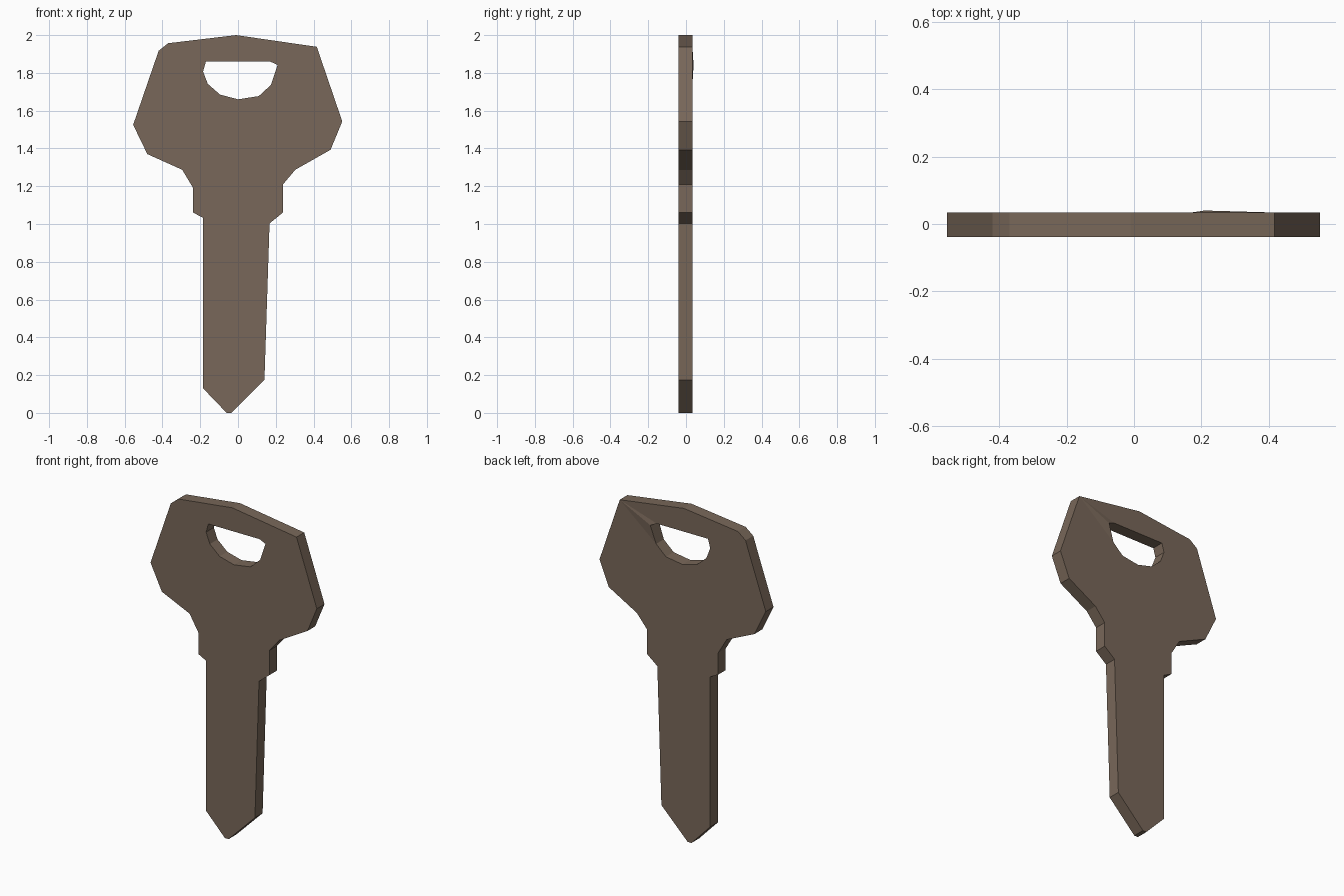
import bpy, bmesh
from mathutils import Vector

if "Cube" in bpy.data.objects:
    bpy.data.objects.remove(bpy.data.objects["Cube"])

FRONT, BACK = -0.039, 0.034

# Key silhouette (x, z): bow, collar, blade and tip
OUTLINE = [(-0.01, 2.0), (-0.37, 1.957), (-0.42, 1.917), (-0.555, 1.525), (-0.48, 1.37),
           (-0.295, 1.287), (-0.237, 1.19), (-0.237, 1.06), (-0.185, 1.033), (-0.185, 0.13),
           (-0.06, 0), (-0.035, 0), (0.14, 0.175), (0.167, 1.003), (0.237, 1.06),
           (0.237, 1.208), (0.303, 1.287), (0.49, 1.393), (0.552, 1.543), (0.417, 1.938)]
# Half-round hanging hole
HOLE = [(-0.17, 1.86), (0.17, 1.86), (0.21, 1.842), (0.175, 1.737), (0.11, 1.677),
        (0, 1.66), (-0.095, 1.685), (-0.16, 1.742), (-0.185, 1.807)]


def add_loop(bm, points):
    verts = [bm.verts.new((x, FRONT, z)) for x, z in points]
    return [bm.edges.new((v, verts[i - 1])) for i, v in enumerate(verts)]


# Fill the profile around the hole, then extrude to thickness
bm = bmesh.new()
edges = add_loop(bm, OUTLINE) + add_loop(bm, HOLE)
bmesh.ops.triangle_fill(bm, edges=edges, use_beauty=True, normal=(0, -1, 0))
ext = bmesh.ops.extrude_face_region(bm, geom=bm.faces[:], use_keep_orig=True)
back = [g for g in ext["geom"] if isinstance(g, bmesh.types.BMVert)]
bmesh.ops.translate(bm, verts=back, vec=(0, BACK - FRONT, 0))

# Slight raised corner on the back of the hole
corner = min(back, key=lambda v: (v.co - Vector((0.21, BACK, 1.842))).length)
corner.co.y = 0.04
bmesh.ops.recalc_face_normals(bm, faces=bm.faces[:])

mesh = bpy.data.meshes.new("key_blank")
bm.to_mesh(mesh)
bm.free()

brown = bpy.data.materials.new("dull brown metal")
brown.diffuse_color = (0.190, 0.137, 0.100, 1)
brown.use_nodes = True
brown.node_tree.nodes["Principled BSDF"].inputs["Base Color"].default_value = brown.diffuse_color
mesh.materials.append(brown)
bpy.context.collection.objects.link(bpy.data.objects.new("key_blank", mesh))
